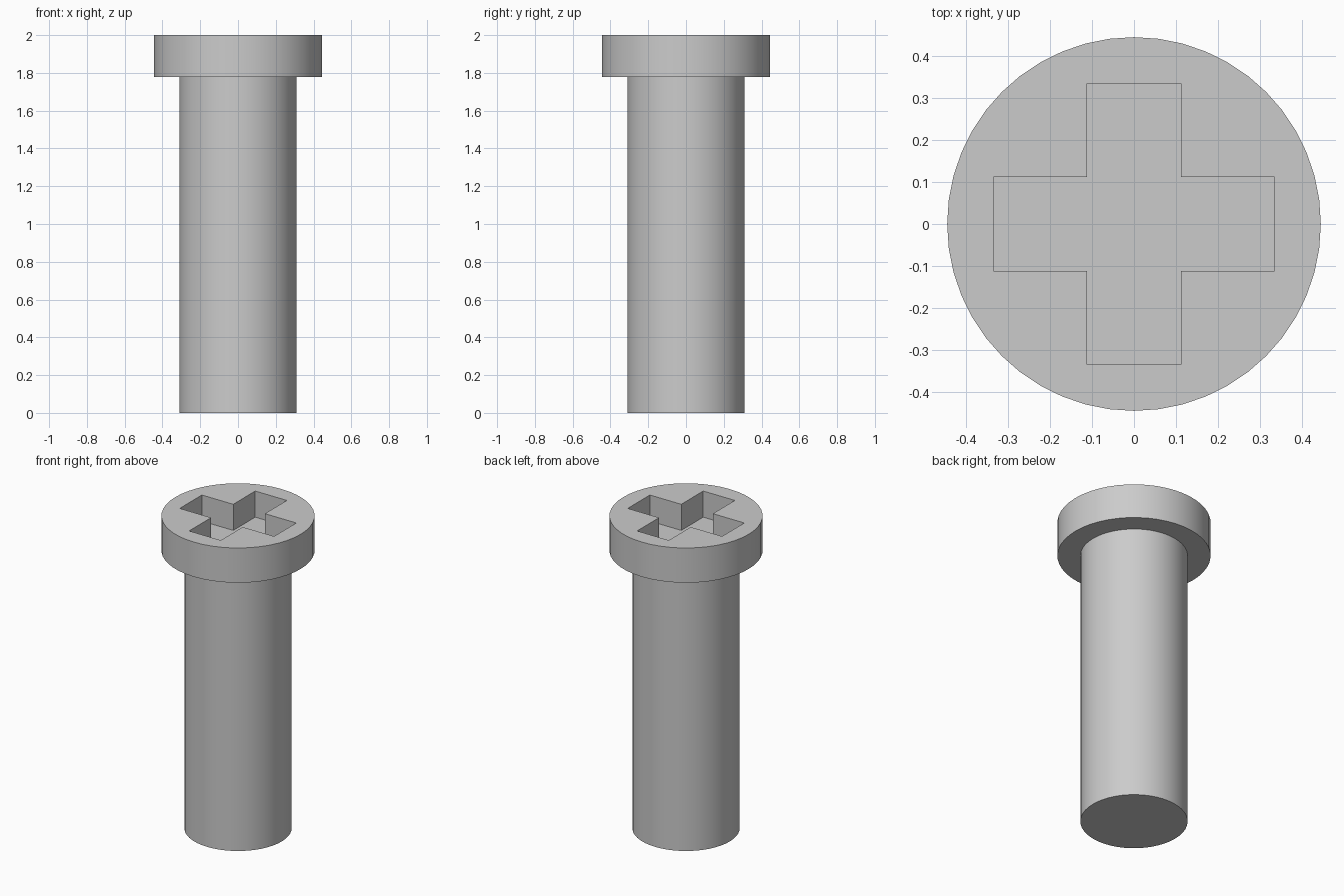
import bpy
import bmesh
import math

cube = bpy.data.objects.get("Cube")
if cube:
    bpy.data.objects.remove(cube, do_unlink=True)

SEGMENTS = 48
HEIGHT = 2.0
HEAD_BASE = 1.778
HEAD_RADIUS = 0.444
SHAFT_RADIUS = 0.311
SLOT_HALF_WIDTH = 0.112
SLOT_REACH = 0.334
SLOT_DEPTH = 0.167

grey = bpy.data.materials.new("plain grey")
grey.use_nodes = True
colour = (0.6, 0.6, 0.6, 1)
grey.diffuse_color = colour
grey.node_tree.nodes["Principled BSDF"].inputs["Base Color"].default_value = colour


def cylinder(name, radius, bottom, top):
    bpy.ops.mesh.primitive_cylinder_add(
        vertices=SEGMENTS, radius=radius, depth=top - bottom,
        location=(0, 0, (bottom + top) / 2))
    obj = bpy.context.object
    obj.name = name
    obj.data.materials.append(grey)
    return obj


def cross_prism(name, bottom, top):
    """Plus-shaped outline, one arm corner set per quarter turn, extruded up."""
    bm = bmesh.new()
    w, r = SLOT_HALF_WIDTH, SLOT_REACH
    outline = []
    for quarter in range(4):
        c, s = round(math.cos(quarter * math.pi / 2)), round(math.sin(quarter * math.pi / 2))
        for x, y in ((r, -w), (r, w), (w, w)):
            outline.append(bm.verts.new((x * c - y * s, x * s + y * c, bottom)))
    face = bm.faces.new(outline)
    raised = bmesh.ops.extrude_face_region(bm, geom=[face])["geom"]
    bmesh.ops.translate(bm, vec=(0, 0, top - bottom),
                        verts=[v for v in raised if isinstance(v, bmesh.types.BMVert)])
    bmesh.ops.recalc_face_normals(bm, faces=bm.faces)
    mesh = bpy.data.meshes.new(name)
    bm.to_mesh(mesh)
    bm.free()
    mesh.materials.append(grey)
    obj = bpy.data.objects.new(name, mesh)
    bpy.context.collection.objects.link(obj)
    obj.hide_render = True
    return obj


def shade(obj):
    bpy.ops.object.select_all(action="DESELECT")
    obj.select_set(True)
    bpy.context.view_layer.objects.active = obj
    bpy.ops.object.shade_smooth_by_angle(angle=math.radians(30))


# Shaft
shaft = cylinder("shaft", SHAFT_RADIUS, 0, HEAD_BASE)
shade(shaft)

# Head with a cross-shaped driver recess
head = cylinder("head", HEAD_RADIUS, HEAD_BASE, HEIGHT)
cutter = cross_prism("recess_cutter", HEIGHT - SLOT_DEPTH, HEIGHT + 0.1)
cut = head.modifiers.new("recess", "BOOLEAN")
cut.operation = "DIFFERENCE"
cut.solver = "EXACT"
cut.object = cutter
bpy.context.view_layer.objects.active = head
bpy.ops.object.modifier_apply(modifier=cut.name)
bpy.data.objects.remove(cutter, do_unlink=True)
shade(head)
